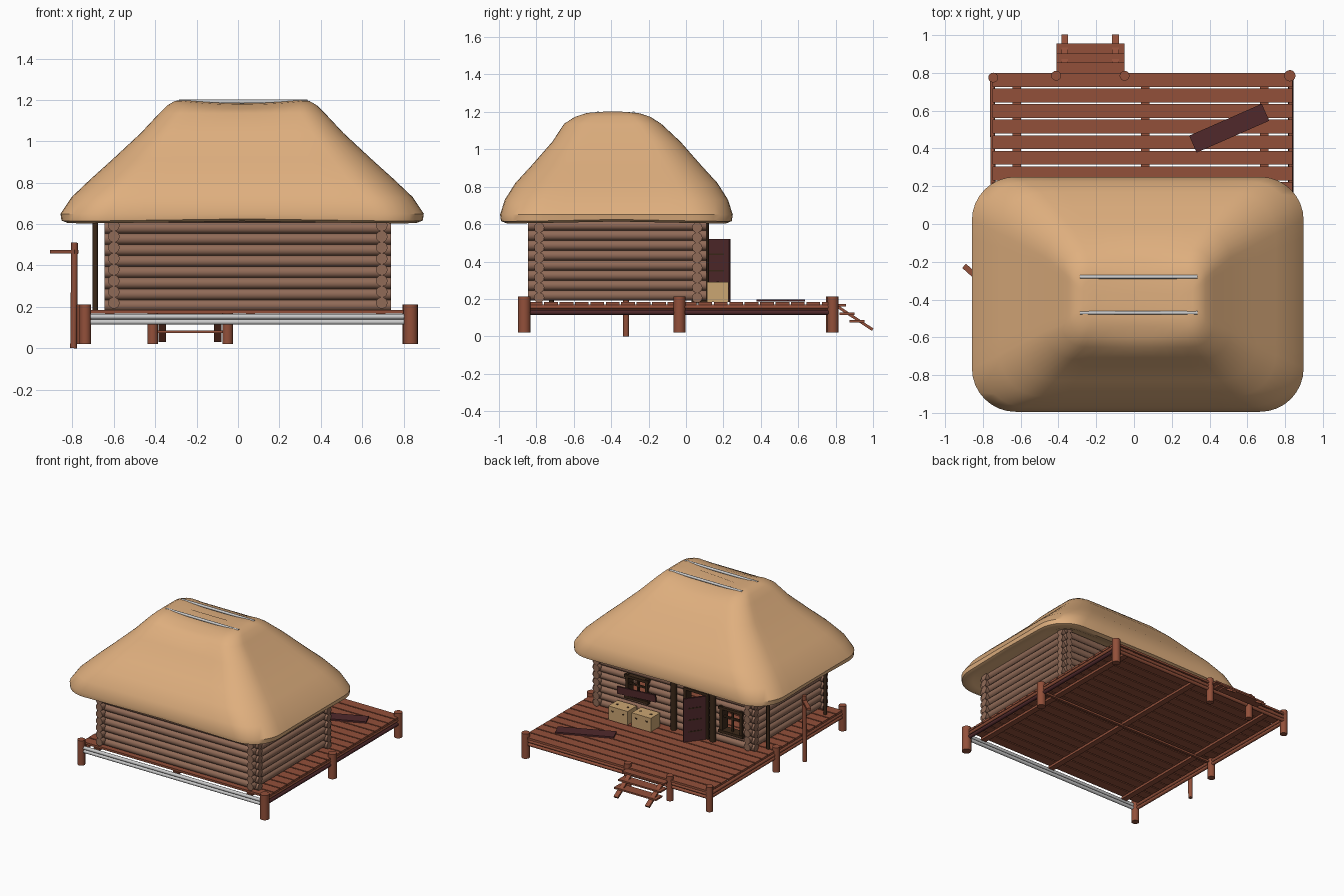
import bpy, bmesh, math
from mathutils import Matrix, Vector

if "Cube" in bpy.data.objects:
    bpy.data.objects.remove(bpy.data.objects["Cube"], do_unlink=True)


def material(name, rgb):
    m = bpy.data.materials.new(name)
    m.use_nodes = True
    m.diffuse_color = (*rgb, 1)
    m.node_tree.nodes["Principled BSDF"].inputs["Base Color"].default_value = (*rgb, 1)
    return m


THATCH = material("thatch", (0.74, 0.43, 0.21))
LOG = material("log_wood", (0.28, 0.145, 0.095))
DECK = material("deck_wood", (0.29, 0.08, 0.042))
DARK = material("dark_timber", (0.045, 0.022, 0.01))
DOOR = material("door_wood", (0.08, 0.022, 0.024))
CRATE = material("crate_wood", (0.60, 0.38, 0.17))
GREY = material("pale_grey", (0.6, 0.6, 0.6))


class Part:
    """Collects boxes and rods into one named object."""

    def __init__(self, name, mat):
        self.name, self.mat, self.bm = name, mat, bmesh.new()

    def box(self, loc, size, rot=(0, 0, 0)):
        turn = Matrix.Identity(4)
        for angle, axis in zip(rot, "XYZ"):
            turn = Matrix.Rotation(angle, 4, axis) @ turn
        bmesh.ops.create_cube(self.bm, size=1, matrix=Matrix.Translation(loc) @ turn @ Matrix.Diagonal((*size, 1)))
        return self

    def rod(self, a, b, r, sides=12):
        a, b = Vector(a), Vector(b)
        turn = (b - a).to_track_quat("Z", "Y").to_matrix().to_4x4()
        bmesh.ops.create_cone(self.bm, cap_ends=True, segments=sides, radius1=r, radius2=r,
                              depth=(b - a).length, matrix=Matrix.Translation((a + b) / 2) @ turn)
        return self

    def finish(self):
        mesh = bpy.data.meshes.new(self.name)
        self.bm.to_mesh(mesh)
        self.bm.free()
        mesh.materials.append(self.mat)
        ob = bpy.data.objects.new(self.name, mesh)
        bpy.context.collection.objects.link(ob)
        bpy.ops.object.select_all(action="DESELECT")
        ob.select_set(True)
        bpy.context.view_layer.objects.active = ob
        bpy.ops.object.shade_smooth_by_angle(angle=math.radians(40))
        return ob


# Thatched roof: rounded rectangles lofted from the underside to the ridge
def ring(hx, hy, r, steps=8):
    corners = [(hx - r, hy - r), (r - hx, hy - r), (r - hx, r - hy), (hx - r, r - hy)]
    pts = []
    for q, (cx, cy) in enumerate(corners):
        arc = [(cx + r * math.cos(a), cy + r * math.sin(a))
               for a in (math.pi / 2 * (q + k / steps) for k in range(steps + 1))]
        nx, ny = corners[(q + 1) % 4]
        a = math.pi / 2 * (q + 1)
        end = (nx + r * math.cos(a), ny + r * math.sin(a))
        last = arc[-1]
        pts += arc + [(last[0] + (end[0] - last[0]) * k / steps, last[1] + (end[1] - last[1]) * k / steps)
                      for k in range(1, steps)]
    return pts


PROFILE = [(0.66, 0.70, 0.47, 0.1), (0.615, 0.80, 0.55, 0.17), (0.602, 0.845, 0.59, 0.2),
           (0.613, 0.873, 0.617, 0.22), (0.65, 0.878, 0.622, 0.23), (0.73, 0.825, 0.597, 0.23),
           (0.82, 0.73, 0.54, 0.22), (0.91, 0.63, 0.457, 0.19), (1.04, 0.49, 0.343, 0.15),
           (1.136, 0.40, 0.26, 0.12), (1.175, 0.36, 0.205, 0.1), (1.195, 0.325, 0.15, 0.08),
           (1.202, 0.29, 0.10, 0.06), (1.202, 0.22, 0.02, 0.015)]
roof = Part("thatched_roof", THATCH)
loops = []
for z, hx, hy, r in PROFILE:
    loop = []
    for x, y in ring(hx, hy, r):
        dz = 0
        if z > 1.17:
            dz = -0.018 * max(0, 1 - (x / 0.3) ** 2)
        elif z < 0.65:
            dz = 0.012 * (1 - abs(x * y / (hx * hy)))
        loop.append(roof.bm.verts.new((x + 0.02, y - 0.372 - 0.02 * (z > 1.1), z + dz)))
    loops.append(loop)
for low, high in zip(loops, loops[1:]):
    for i in range(len(low)):
        j = (i + 1) % len(low)
        roof.bm.faces.new((low[i], low[j], high[j], high[i]))
roof.bm.faces.new(loops[0][::-1])
roof.bm.faces.new(loops[-1])
roof.finish()

ridge = Part("ridge_poles", GREY)
for y in (-0.28, -0.47):
    ridge.rod((-0.285, y, 1.192), (0.335, y, 1.192), 0.01)
ridge.finish()

# Log walls, with the porch wall cut for a door and two windows
DOORWAY = (-0.25, -0.06, 0.17, 0.52)
WINDOWS = [(-0.54, -0.37, 0.28, 0.46), (0.27, 0.44, 0.33, 0.49)]
R, STEP = 0.028, 0.0535
front, back, sides = Part("front_wall", LOG), Part("porch_wall", LOG), Part("side_walls", LOG)
for i in range(9):
    z = 0.207 + STEP * i
    front.rod((-0.645, -0.785, z), (0.74, -0.785, z), R)
    start = -0.645
    for x0, x1, z0, z1 in sorted([DOORWAY] + WINDOWS):
        if z0 < z < z1:
            back.rod((start, 0.06, z), (x0, 0.06, z), R)
            start = x1
    back.rod((start, 0.06, z), (0.74, 0.06, z), R)
    for x in (-0.6, 0.695):
        sides.rod((x, -0.845, z + 0.012), (x, 0.11, z + 0.012), R)
for wall in (front, back, sides):
    wall.finish()

# Window frames with glazing bars
for n, (x0, x1, z0, z1) in enumerate(WINDOWS):
    frame = Part(("right_window", "left_window")[n], DARK)
    cx, cz, w, h = (x0 + x1) / 2, (z0 + z1) / 2, x1 - x0, z1 - z0
    for x in (x0, x1):
        frame.box((x, 0.065, cz), (0.022, 0.07, h + 0.03))
    for z in (z0, z1):
        frame.box((cx, 0.068, z), (w + 0.04, 0.075, 0.02))
    frame.box((cx, 0.075, cz), (0.012, 0.015, h))
    frame.box((cx, 0.075, cz + 0.02), (w, 0.015, 0.012))
    frame.finish()
Part("loose_window_board", DOOR).box((0.35, 0.105, 0.375), (0.33, 0.012, 0.055), (0, 0.06, 0)).finish()

# Door frame and open door
frame = Part("door_frame", DARK)
for x in DOORWAY[:2]:
    frame.box((x, 0.065, 0.35), (0.02, 0.07, 0.35))
frame.box((-0.155, 0.065, 0.525), (0.21, 0.07, 0.02))
frame.finish()
swing = math.atan2(0.135, 0.1)
Part("open_door", DOOR).box((-0.19, 0.168, 0.352), (0.165, 0.014, 0.335), (0, 0, swing)).finish()
battens = Part("door_battens", DARK)
for z in (0.26, 0.35, 0.44):
    battens.box((-0.19, 0.168, z), (0.10, 0.02, 0.008), (0, 0, swing))
battens.finish()

# Dark eave columns
columns = Part("eave_columns", DARK)
for x, y in ((-0.69, -0.02), (-0.69, -0.72)):
    columns.rod((x, y, 0.17), (x, y, 0.63), 0.013)
for x in (0.035, -0.3):
    columns.rod((x, 0.1, 0.17), (x, 0.1, 0.63), 0.022)
columns.finish()

# Deck planks, joists and edge rails
planks = Part("deck_planks", DECK)
for i in range(20):
    planks.box((0.045, 0.763 - 0.0825 * i, 0.176), (1.59, 0.0735, 0.016))
planks.finish()
joists = Part("deck_joists", DECK)
for x in (-0.62, 0.06, 0.69):
    joists.box((x, -0.03, 0.16), (0.045, 1.64, 0.018))
joists.box((0.045, -0.04, 0.148), (1.57, 0.02, 0.015))
joists.finish()
rails = Part("deck_edge_rails", DECK)
for z in (0.153, 0.127):
    rails.rod((-0.75, 0.785, z), (0.83, 0.785, z), 0.013)
    rails.rod((-0.74, -0.86, z), (-0.75, 0.785, z), 0.013)
rails.rod((0.83, -0.86, 0.157), (0.83, 0.785, 0.157), 0.012)
rails.finish()
Part("left_lower_rail", DOOR).rod((0.83, -0.86, 0.128), (0.83, 0.785, 0.128), 0.014).finish()
grey = Part("front_edge_rails", GREY)
for z in (0.153, 0.127):
    grey.rod((-0.735, -0.865, z), (0.835, -0.865, z), 0.013)
grey.finish()

# Round posts under the deck edge
posts = Part("deck_posts", DECK)
for x, y, r in ((-0.738, -0.865, 0.028), (0.835, -0.865, 0.034), (-0.75, -0.035, 0.028), (0.835, -0.035, 0.032),
                (-0.745, 0.775, 0.026), (0.825, 0.785, 0.03), (-0.412, 0.785, 0.026), (-0.05, 0.785, 0.026)):
    posts.rod((x, y, 0.02), (x, y, 0.212), r, 16)
posts.finish()

# Steps
steps = Part("porch_steps", DECK)
slope = math.atan2(-0.125, 0.19)
for x in (-0.367, -0.098):
    steps.box((x, 0.9, 0.1), (0.036, 0.235, 0.015), (slope, 0, 0))
for y, z in ((0.815, 0.166), (0.862, 0.121), (0.915, 0.08)):
    steps.box((-0.23, y, z), (0.36, 0.08, 0.012))
steps.finish()

# Signpost at the side
sign = Part("signpost", DECK)
sign.rod((-0.795, -0.32, 0.0), (-0.79, -0.32, 0.51), 0.016)
sign.box((-0.84, -0.275, 0.467), (0.16, 0.03, 0.018), (0, 0, math.radians(138)))
sign.finish()

# Crates and a loose plank on the porch
for n, x in enumerate((0.425, 0.225)):
    name = ("left_crate", "right_crate")[n]
    Part(name, CRATE).box((x, 0.17, 0.237), (0.165, 0.115, 0.105)).finish()
    holes = Part(name + "_holes", DARK)
    for dx in (-0.045, 0.045):
        holes.box((x + dx, 0.228, 0.255), (0.016, 0.004, 0.01))
        holes.box((x + dx, 0.17, 0.29), (0.014, 0.014, 0.004))
    holes.finish()
Part("loose_plank", DOOR).box((0.504, 0.507, 0.191), (0.42, 0.098, 0.012), (0, 0, math.radians(23.7))).finish()
